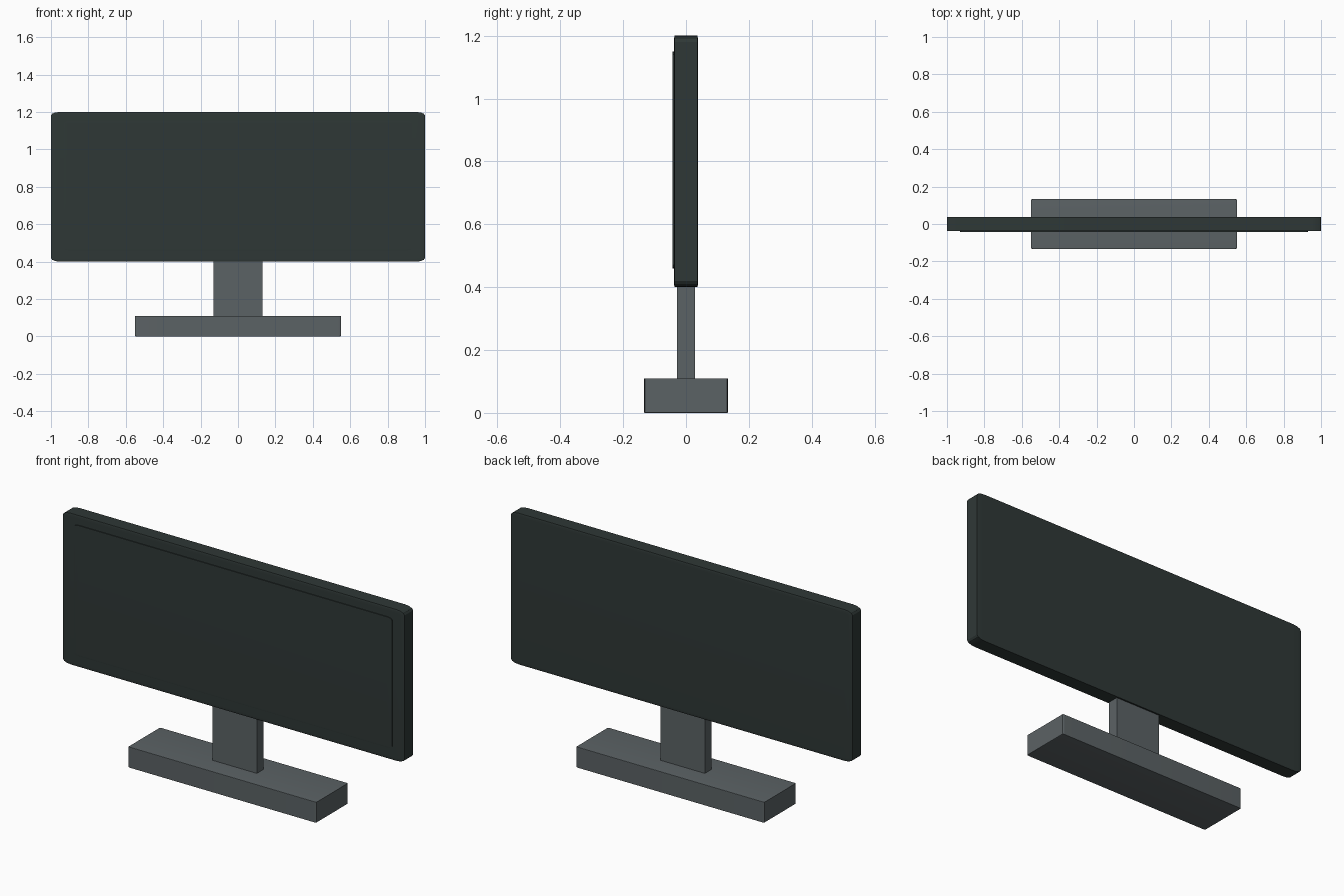
import bpy
import bmesh
from mathutils import Matrix, Vector

default_cube = bpy.data.objects.get("Cube")
if default_cube:
    bpy.data.objects.remove(default_cube, do_unlink=True)


def make_material(name, colour):
    mat = bpy.data.materials.new(name)
    mat.use_nodes = True
    mat.diffuse_color = (*colour, 1)
    mat.node_tree.nodes["Principled BSDF"].inputs["Base Color"].default_value = (*colour, 1)
    return mat


def block(name, low, high, mat, rounding=0, segments=3):
    """Box between two corners; rounding is a share of each side's length."""
    low, high = Vector(low), Vector(high)
    bm = bmesh.new()
    bmesh.ops.create_cube(bm, size=1)
    if rounding:
        bmesh.ops.bevel(bm, geom=bm.edges[:], offset=rounding, segments=segments,
                        profile=0.5, affect='EDGES')
    bm.transform(Matrix.Translation((low + high) / 2) @ Matrix.Diagonal((*(high - low), 1)))
    mesh = bpy.data.meshes.new(name)
    bm.to_mesh(mesh)
    bm.free()
    mesh.materials.append(mat)
    obj = bpy.data.objects.new(name, mesh)
    bpy.context.collection.objects.link(obj)
    bpy.ops.object.select_all(action='DESELECT')
    obj.select_set(True)
    bpy.context.view_layer.objects.active = obj
    bpy.ops.object.shade_smooth_by_angle()
    return obj


dark = make_material("dark charcoal", (0.028, 0.039, 0.037))
grey = make_material("slate grey", (0.105, 0.123, 0.130))

# Display housing and the slightly raised screen on its front
block("display_housing", (-1, -0.038, 0.40), (1, 0.038, 1.20), dark, 0.024)
block("screen", (-0.93, -0.043, 0.46), (0.93, -0.02, 1.15), dark, 0.015)

# Neck and foot
block("neck", (-0.13, -0.028, 0.10), (0.13, 0.028, 0.42), grey)
block("foot", (-0.55, -0.133, 0), (0.55, 0.133, 0.11), grey, 0.012)
